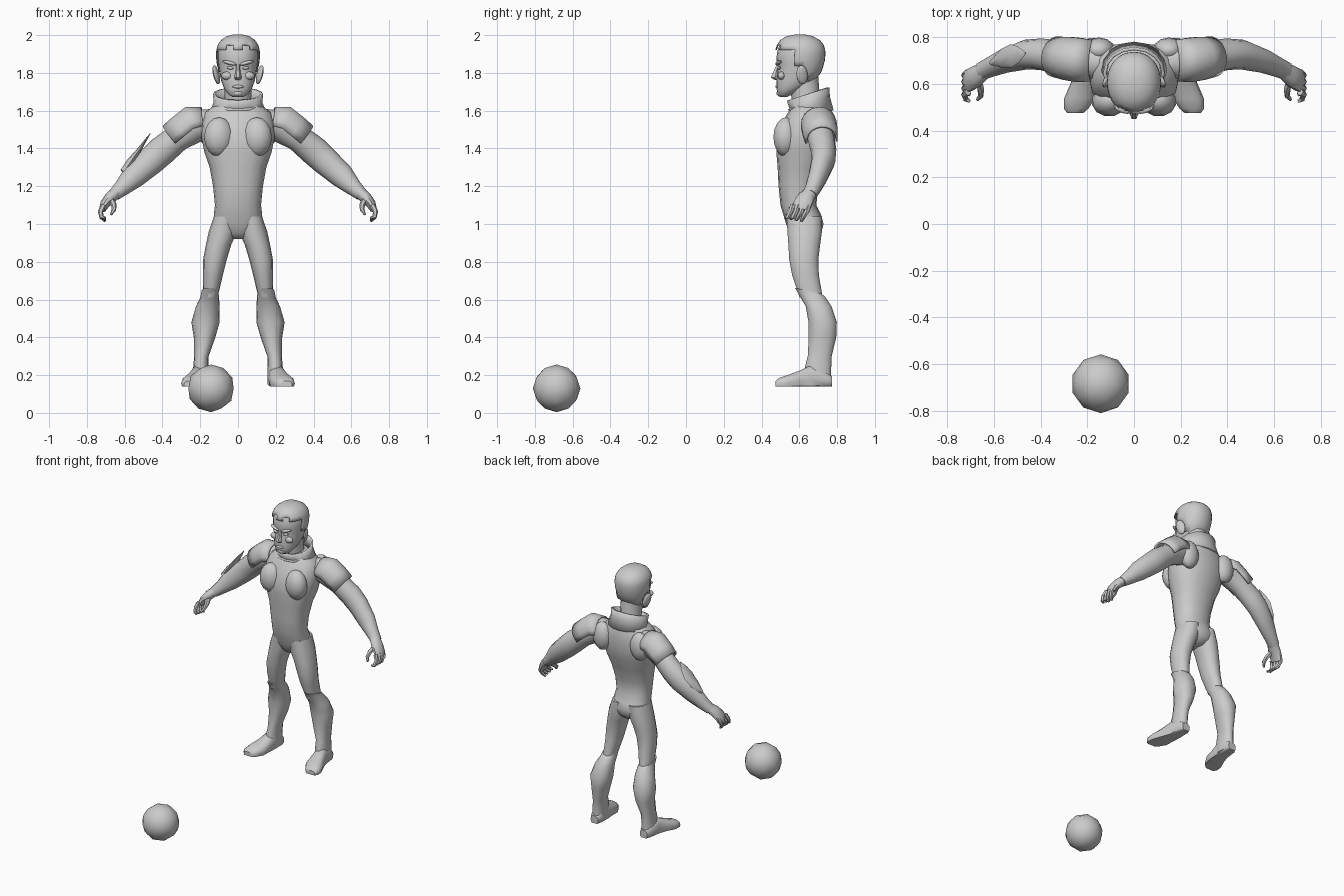
import bpy, bmesh, math
from mathutils import Vector, Matrix

grey = bpy.data.materials.new("plain grey")
grey.diffuse_color = (0.6, 0.6, 0.6, 1)
X, Y, Z = Vector((1, 0, 0)), Vector((0, 1, 0)), Vector((0, 0, 1))


def finish(name, bm, mirror=False, thick=0.0):
    bmesh.ops.recalc_face_normals(bm, faces=bm.faces)
    me = bpy.data.meshes.new(name)
    bm.to_mesh(me)
    bm.free()
    me.materials.append(grey)
    ob = bpy.data.objects.new(name, me)
    bpy.context.collection.objects.link(ob)
    if thick:
        s = ob.modifiers.new("thickness", 'SOLIDIFY')
        s.thickness = thick
        s.offset = 0
    if mirror:
        ob.modifiers.new("mirror", 'MIRROR').use_clip = False
    return ob


def loft(rings, frame='z', sides=12, arc=None, caps=True, power=2.0):
    """rings: (centre x, y, z, radius u, radius v); frame gives the ring plane"""
    bm, rows = bmesh.new(), []
    cs = [Vector(r[:3]) for r in rings]
    for i, r in enumerate(rings):
        if frame == 'z':
            u, v = X, Y
        elif frame == 'y':
            u, v = X, Z
        else:
            t = (cs[min(i + 1, len(cs) - 1)] - cs[max(i - 1, 0)]).normalized()
            u = t.cross(Y).normalized()
            v = u.cross(t)
        row = []
        a0, a1 = arc or (0, 2 * math.pi)
        for k in range(sides + (1 if arc else 0)):
            a = a0 + (a1 - a0) * k / sides
            c, s = math.cos(a), math.sin(a)
            c = math.copysign(abs(c) ** (2 / power), c)
            s = math.copysign(abs(s) ** (2 / power), s)
            row.append(bm.verts.new(cs[i] + u * r[3] * c + v * r[4] * s))
        rows.append(row)
    for a, b in zip(rows, rows[1:]):
        n = len(a)
        for k in range(n - 1 if arc else n):
            m = (k + 1) % n
            bm.faces.new((a[k], a[m], b[m], b[k]))
    if caps and not arc:
        bm.faces.new(rows[0])
        bm.faces.new(rows[-1])
    return bm


def spans(table, cx=0.0):
    """(z, half width, front y, back y) rows to rings around x = cx"""
    return [(cx, (f + b) / 2, z, w, (b - f) / 2) for z, w, f, b in table]


def boxes(table):
    """(z, inner x, outer x, front y, back y) rows to rings"""
    return [((i + o) / 2, (f + b) / 2, z, (o - i) / 2, (b - f) / 2) for z, i, o, f, b in table]


def blob(name, c, r, rot=(0, 0, 0), mirror=True, seg=12):
    bm = bmesh.new()
    m = Matrix.Translation(c)
    for ang, ax in zip(rot, 'XYZ'):
        m = m @ Matrix.Rotation(ang, 4, ax)
    bmesh.ops.create_uvsphere(bm, u_segments=seg, v_segments=8, radius=1,
                              matrix=m @ Matrix.Diagonal((*r, 1)))
    return finish(name, bm, mirror)


# Ball in front of the figure
bm = bmesh.new()
bmesh.ops.create_icosphere(bm, subdivisions=2, radius=0.126,
                           matrix=Matrix.Translation((-0.143, -0.685, 0.13)))
finish("ball", bm)

# Torso with chest and shoulder blade muscles
finish("torso", loft(spans([
    (0.92, .045, .58, .68), (0.95, .10, .55, .715), (1.0, .13, .53, .728),
    (1.05, .128, .515, .715), (1.1, .122, .50, .69), (1.2, .132, .49, .70),
    (1.3, .150, .485, .73), (1.38, .178, .478, .76), (1.45, .192, .48, .775),
    (1.53, .195, .505, .778), (1.59, .175, .54, .77), (1.625, .13, .56, .76),
    (1.655, .08, .575, .73)]), sides=16, power=2.3))
blob("chest_muscle", (.10, .53, 1.46), (.082, .068, .105), (0, 0, -.25))
blob("shoulder_blade", (.15, .745, 1.51), (.07, .055, .10))

# Flared collar, lower at the throat
bm = loft(spans([(1.60, .14, .545, .775), (1.64, .122, .555, .755),
                 (1.69, .126, .54, .752)]), sides=16, caps=False)
for v in bm.verts:
    if v.co.z > 1.62:
        v.co.z += (v.co.y - .65) * .32
finish("collar", bm, thick=.014)

# Neck and head
finish("neck", loft(spans([(1.58, .08, .57, .73), (1.66, .07, .56, .71),
                           (1.78, .072, .54, .70)])))
skull = [(1.672, .028, .50, .535), (1.685, .05, .485, .56), (1.715, .073, .48, .62),
         (1.755, .088, .478, .68), (1.80, .098, .482, .712), (1.83, .102, .486, .722),
         (1.86, .107, .480, .730), (1.89, .108, .480, .733), (1.915, .107, .484, .732),
         (1.94, .10, .492, .725), (1.965, .083, .508, .705), (1.985, .056, .54, .67),
         (1.994, .02, .585, .63)]
finish("head", loft(spans(skull), sides=20, power=2.15))

# Short hair with a peak over the forehead
bm = loft(spans([(z + .006, w + .005, f - .008, b + .002) for z, w, f, b in skull]),
          sides=32, power=2.15)


def bare(p):
    if p.y > .63:
        return p.z < 1.74
    if p.y > .575:
        return p.z < 1.85
    return p.z < (1.925 if abs(p.x) < .02 or abs(p.x) > .07 else 1.945)


low = [f for f in bm.faces if bare(f.calc_center_median())]
bmesh.ops.delete(bm, geom=low, context='FACES')
finish("hair", bm, thick=.006)

# Face details and ears
finish("nose", loft([(0, .49, 1.845, .010, .010), (0, .480, 1.815, .012, .016),
                     (0, .472, 1.775, .019, .026), (0, .484, 1.762, .014, .014)], sides=6))
blob("brow", (.045, .490, 1.853), (.040, .015, .010), (0, -.25, .25))
blob("eye", (.042, .492, 1.826), (.019, .010, .008), (0, -.15, .3))
blob("cheek", (.058, .505, 1.785), (.030, .020, .022))
blob("lips", (0, .483, 1.727), (.030, .010, .009), mirror=False)
blob("chin", (0, .497, 1.693), (.028, .018, .018), mirror=False)
blob("ear", (.115, .615, 1.79), (.014, .032, .052), (.15, .25, .35))

# Arms, shoulder guards and hands
finish("arm", loft([(.13, .69, 1.53, .075, .075), (.22, .70, 1.525, .09, .082),
                    (.32, .715, 1.455, .072, .072), (.40, .728, 1.39, .078, .068),
                    (.46, .727, 1.335, .075, .064), (.55, .70, 1.255, .066, .052),
                    (.61, .675, 1.195, .046, .044), (.655, .655, 1.155, .034, .040)],
                   'path'), True)
finish("shoulder_guard", loft([(.18, .70, 1.535, .08, .084), (.235, .703, 1.525, .098, .090),
                               (.285, .71, 1.487, .094, .088), (.335, .717, 1.445, .092, .082)],
                              'path', sides=10, arc=(-1.75, 1.75)), True, .012)
finish("palm", loft([(.64, .66, 1.17, .032, .036), (.675, .635, 1.14, .032, .046),
                     (.705, .617, 1.105, .026, .050), (.718, .61, 1.075, .018, .046)],
                    'path', sides=10), True)
for i in range(4):
    y = .650 - i * .028
    finish("finger_%d" % (i + 1), loft([
        (.712, y, 1.10, .015, .015), (.728, y - .012, 1.065, .014, .014),
        (.722, y - .03, 1.035, .012, .012), (.703, y - .04, 1.015 + i * .006, .007, .008)],
        'path', sides=6), True)
finish("thumb", loft([(.672, .62, 1.13, .018, .02), (.657, .58, 1.10, .015, .017),
                      (.657, .55, 1.075, .012, .013), (.672, .533, 1.05, .006, .007)],
                     'path', sides=6), True)

# Blade on one forearm
finish("forearm_blade", loft([(-.605, .69, 1.275, .02, .012), (-.565, .71, 1.335, .02, .042),
                              (-.525, .722, 1.39, .012, .050), (-.495, .727, 1.435, .007, .034),
                              (-.465, .732, 1.478, .002, .004)], 'path', sides=8))

# Thighs
finish("thigh", loft(boxes([
    (1.04, .005, .127, .53, .722), (.96, .004, .155, .535, .722), (.89, .036, .170, .54, .712),
    (.81, .060, .185, .545, .702), (.73, .080, .185, .56, .705), (.61, .108, .186, .60, .725)]),
    sides=14, power=2.2), True)

# Boots with a raised knee edge
bm = loft(boxes([
    (.645, .104, .193, .59, .722), (.61, .100, .200, .605, .742), (.565, .098, .222, .632, .772),
    (.48, .097, .247, .647, .80), (.40, .120, .234, .648, .797), (.30, .155, .232, .643, .773),
    (.23, .157, .238, .625, .770), (.15, .157, .240, .62, .770)]), sides=14, power=2.2)
for v in bm.verts:
    if v.co.z > .64:
        v.co.z += (.655 - v.co.y) * .25
        if v.co.y < .61:
            v.co.y -= .014
finish("boot", bm, True)
bm = loft([(.198, .772, .165, .030, .030), (.200, .745, .17, .042, .048),
           (.205, .66, .18, .045, .075), (.218, .60, .17, .055, .054),
           (.233, .54, .16, .066, .042), (.248, .495, .155, .053, .032),
           (.252, .475, .15, .034, .020)], 'y', sides=14, power=2.4)
for v in bm.verts:
    v.co.z = max(v.co.z, .14)
finish("foot", bm, True)

# Smooth shading with sharp edges kept
bpy.ops.object.select_all(action='SELECT')
bpy.context.view_layer.objects.active = bpy.context.scene.objects[0]
bpy.ops.object.shade_smooth_by_angle(angle=math.radians(45))
